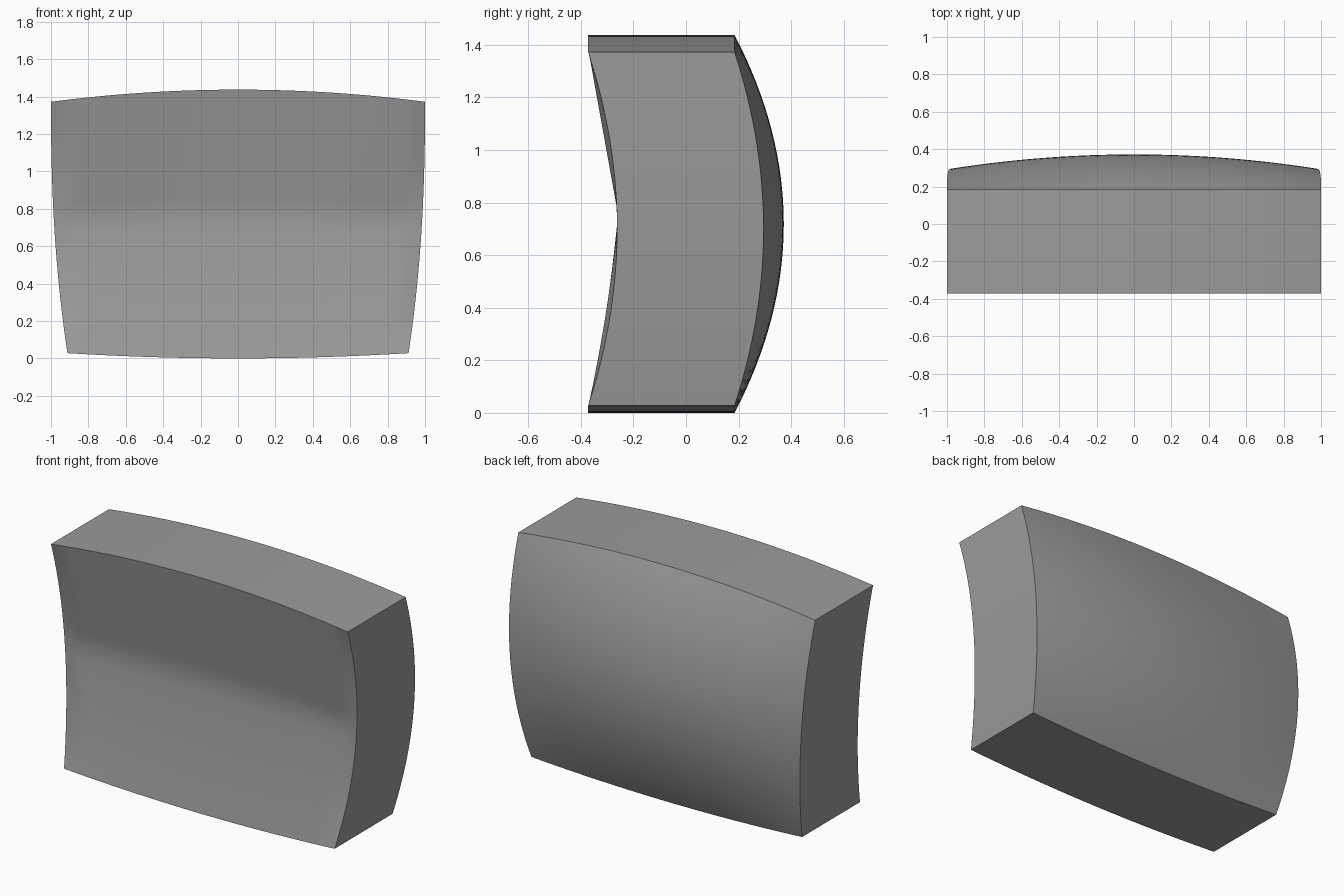
import bpy, bmesh

if "Cube" in bpy.data.objects:
    bpy.data.objects.remove(bpy.data.objects["Cube"])

NU, NV = 40, 32


def front_edge(t):
    return -.372 + .11 * (1 - (2 * t - 1) ** 2)


def front_mid(t):
    # Flatter upper half, gently curved lower half
    if t > .56:
        return -.264 - .108 * (t - .56) / .44
    return front_edge(t) - .018 * t * max(0, .5 - t) / .0625


def outline(u, t):
    # Barrel-shaped outline, narrower at the bottom
    x = u * (1 - .088 * (1 - t) ** 2.3)
    low = .028 * u * u
    high = 1.437 - .065 * u * u
    return x, low + (high - low) * t


def front_y(u, t):
    s = min(max((abs(u) - .9) / .1, 0), 1)
    return front_mid(t) * (1 - s) + front_edge(t) * s


def back_y(u, t):
    return .185 + (.11 + .077 * (1 - u * u)) * (1 - (2 * t - 1) ** 2)


bm = bmesh.new()


def sheet(depth):
    rows = []
    for j in range(NV + 1):
        row = []
        for i in range(NU + 1):
            u, t = 2 * i / NU - 1, j / NV
            x, z = outline(u, t)
            row.append(bm.verts.new((x, depth(u, t), z)))
        rows.append(row)
    for j in range(NV):
        for i in range(NU):
            bm.faces.new((rows[j][i], rows[j][i + 1], rows[j + 1][i + 1], rows[j + 1][i]))
    return rows


def rim(rows):
    return (rows[0][:-1] + [r[-1] for r in rows[:-1]]
            + rows[-1][:0:-1] + [r[0] for r in rows[:0:-1]])


# Concave front, domed back, and the four walls joining them
a, b = rim(sheet(front_y)), rim(sheet(back_y))
for k in range(len(a)):
    n = (k + 1) % len(a)
    bm.faces.new((a[k], b[k], b[n], a[n]))
bmesh.ops.recalc_face_normals(bm, faces=bm.faces)

mesh = bpy.data.meshes.new("curved_block")
bm.to_mesh(mesh)
bm.free()
block = bpy.data.objects.new("curved_block", mesh)
bpy.context.collection.objects.link(block)

# Dark grey finish
dark = bpy.data.materials.new("dark_grey")
dark.diffuse_color = (.33, .33, .33, 1)
dark.use_nodes = True
dark.node_tree.nodes["Principled BSDF"].inputs["Base Color"].default_value = dark.diffuse_color
mesh.materials.append(dark)

bpy.context.view_layer.objects.active = block
block.select_set(True)
bpy.ops.object.shade_smooth_by_angle(angle=.6)
